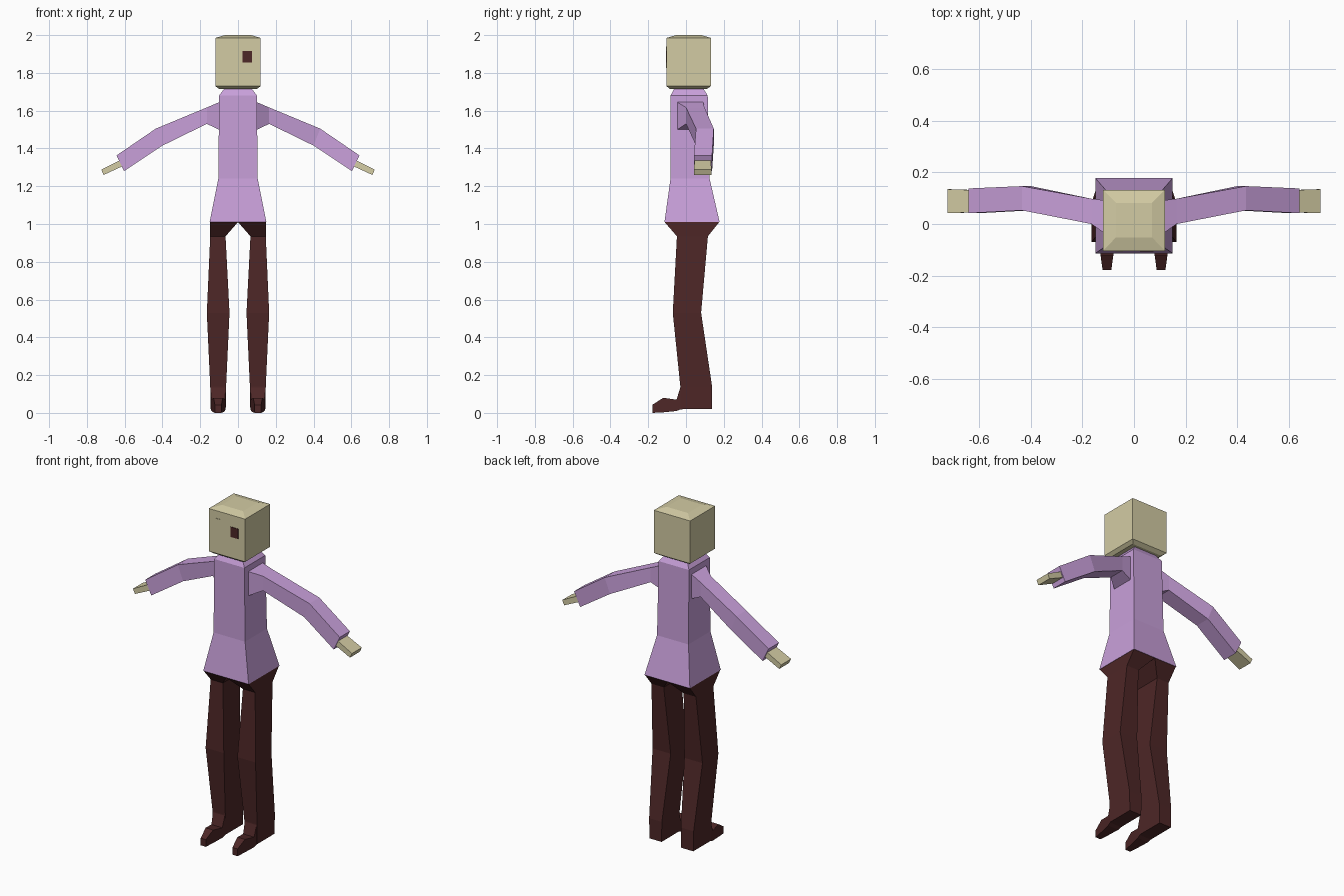
import bpy, bmesh

if "Cube" in bpy.data.objects:
    bpy.data.objects.remove(bpy.data.objects["Cube"], do_unlink=True)


def material(name, r, g, b):
    m = bpy.data.materials.new(name)
    m.use_nodes = True
    m.diffuse_color = (r, g, b, 1)
    m.node_tree.nodes["Principled BSDF"].inputs["Base Color"].default_value = (r, g, b, 1)
    return m


SKIN = material("pale_skin", 0.65, 0.60, 0.37)
LILAC = material("lilac_cloth", 0.58, 0.35, 0.70)
MAROON = material("dark_maroon", 0.075, 0.02, 0.02)


def loft(name, rings, mat, mirror=False):
    """Skin a chain of four-cornered rings and cap both ends."""
    bm = bmesh.new()
    loops = [[bm.verts.new(p) for p in ring] for ring in rings]
    for a, b in zip(loops, loops[1:]):
        for i in range(4):
            j = (i + 1) % 4
            bm.faces.new((a[i], a[j], b[j], b[i]))
    bm.faces.new(loops[0])
    bm.faces.new(loops[-1])
    bmesh.ops.recalc_face_normals(bm, faces=bm.faces)
    mesh = bpy.data.meshes.new(name)
    bm.to_mesh(mesh)
    bm.free()
    mesh.materials.append(mat)
    ob = bpy.data.objects.new(name, mesh)
    bpy.context.collection.objects.link(ob)
    if mirror:
        ob.modifiers.new("mirror", "MIRROR").use_mirror_merge = False
    return ob


def level(z, x0, x1, y0, y1):
    return [(x0, y0, z), (x1, y0, z), (x1, y1, z), (x0, y1, z)]


def upright(y, x0, x1, z0, z1):
    return [(x0, y, z0), (x1, y, z0), (x1, y, z1), (x0, y, z1)]


def slanted(top, bottom, y0, y1):
    (tx, tz), (bx, bz) = top, bottom
    return [(tx, y0, tz), (tx, y1, tz), (bx, y1, bz), (bx, y0, bz)]


# Head with bevelled crown and jaw
loft("head", [level(1.715, -0.10, 0.10, -0.085, 0.11),
              level(1.73, -0.12, 0.12, -0.104, 0.132),
              level(1.985, -0.12, 0.12, -0.104, 0.132),
              level(2.0, -0.07, 0.07, -0.052, 0.082)], SKIN)

# Eyes as thin plates
loft("left_eye", [upright(-0.107, 0.024, 0.075, 1.855, 1.915),
                  upright(-0.103, 0.024, 0.075, 1.855, 1.915)], MAROON)
loft("right_eye", [upright(-0.107, -0.072, -0.042, 1.825, 1.94),
                   upright(-0.103, -0.072, -0.042, 1.825, 1.94)], SKIN)

# Tunic with flared hem
loft("tunic", [level(1.01, -0.15, 0.15, -0.114, 0.178),
               level(1.24, -0.104, 0.104, -0.082, 0.125),
               level(1.68, -0.10, 0.10, -0.082, 0.115),
               level(1.72, -0.07, 0.07, -0.06, 0.09)], LILAC)

# Sleeves
loft("sleeves", [slanted((0.095, 1.647), (0.095, 1.497), -0.05, 0.09),
                 slanted((0.165, 1.617), (0.165, 1.53), 0.0, 0.098),
                 slanted((0.435, 1.505), (0.40, 1.415), 0.053, 0.147),
                 slanted((0.643, 1.363), (0.603, 1.28), 0.042, 0.138)], LILAC, True)

# Hands
loft("hands", [slanted((0.60, 1.35), (0.59, 1.315), 0.05, 0.13),
               slanted((0.633, 1.334), (0.62, 1.302), 0.045, 0.132),
               slanted((0.724, 1.288), (0.711, 1.26), 0.042, 0.135)], SKIN, True)

# Trouser legs from hip to heel
loft("trouser_legs", [level(1.01, 0.0, 0.148, -0.113, 0.176),
                      level(0.935, 0.066, 0.147, -0.048, 0.116),
                      level(0.53, 0.045, 0.165, -0.07, 0.08),
                      level(0.14, 0.063, 0.147, -0.03, 0.138),
                      level(0.02, 0.065, 0.145, -0.03, 0.138)], MAROON, True)

# Shoes tapering to the toe
loft("shoes", [upright(-0.01, 0.066, 0.144, 0.02, 0.138),
               upright(-0.03, 0.066, 0.144, 0.018, 0.135),
               upright(-0.05, 0.069, 0.141, 0.01, 0.07),
               upright(-0.12, 0.08, 0.13, 0.003, 0.08),
               upright(-0.178, 0.088, 0.122, 0.0, 0.043)], MAROON, True)
